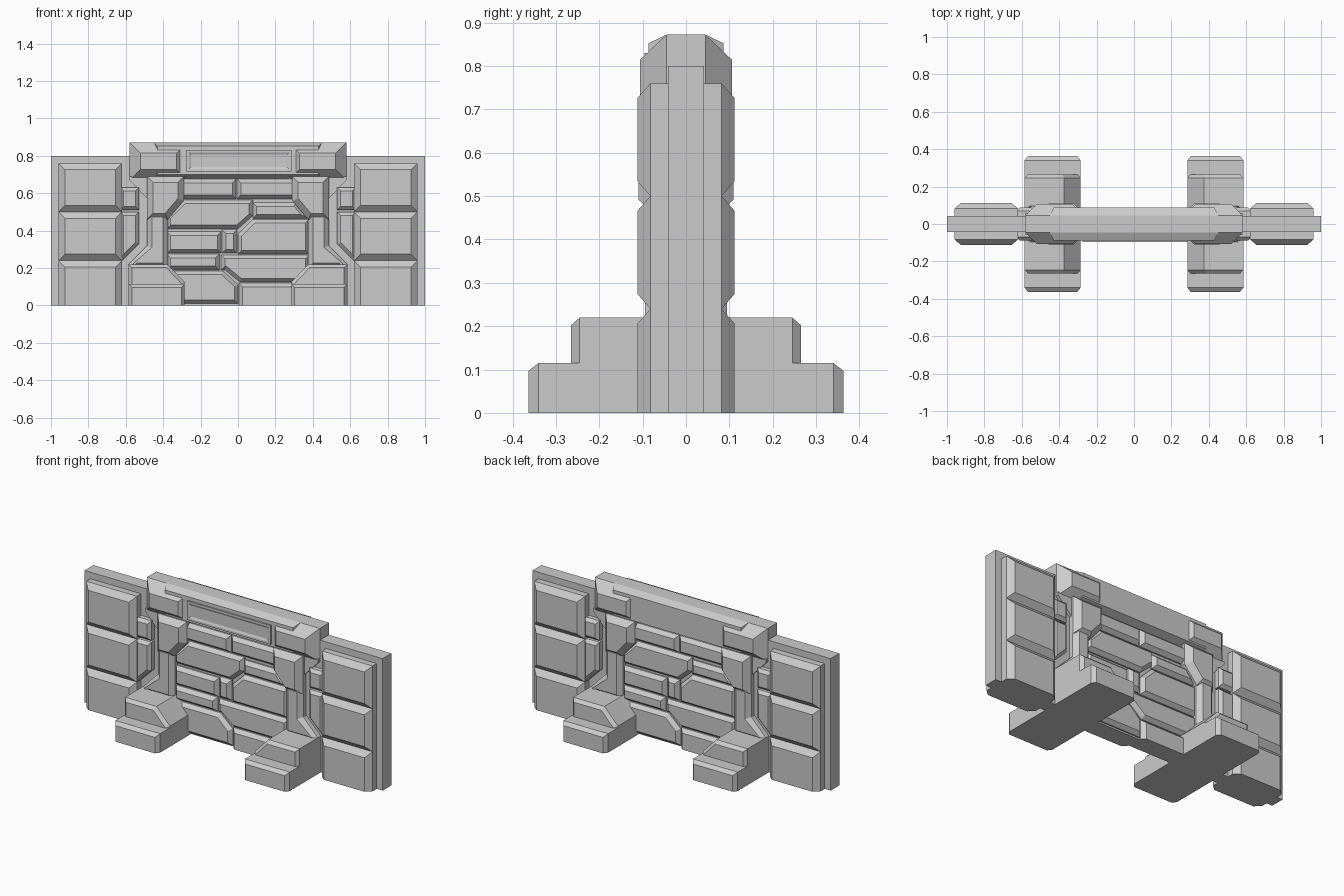
import bpy, bmesh
from mathutils import Vector

if "Cube" in bpy.data.objects:
    bpy.data.objects.remove(bpy.data.objects["Cube"])


def inset(pts, d):
    """Inset a counter-clockwise x/z outline; points on the floor stay there."""
    out = []
    for i, p in enumerate(pts):
        a, b = pts[i - 1], pts[(i + 1) % len(pts)]
        u = Vector((p[0] - a[0], p[1] - a[1])).normalized()
        v = Vector((b[0] - p[0], b[1] - p[1])).normalized()
        n1, n2 = Vector((-u.y, u.x)), Vector((-v.y, v.x))
        q = Vector(p) + (n1 + n2) * d / (1 + n1.dot(n2))
        out.append((q.x, 0.0 if p[1] == 0 else q.y))
    return out


def rect(x0, x1, z0, z1):
    return [(x0, z0), (x1, z0), (x1, z1), (x0, z1)]


def plate(name, outlines, rings, mirror=False, back=True):
    """Stack inset rings (depth, inset) outward from the wall's mid plane.
    back repeats it turned half round, mirror repeats it across x."""
    bm = bmesh.new()
    turns = [(1, -1)] + ([(-1, 1)] if back else [])
    if mirror:
        turns += [(-sx, sy) for sx, sy in turns]
    for pts in outlines:
        for sx, sy in turns:
            loops = [[bm.verts.new((sx * x, sy * y, z)) for x, z in inset(pts, d)]
                     for y, d in rings]
            n = len(pts)
            bm.faces.new(loops[0])
            bm.faces.new(loops[-1])
            for lo, hi in zip(loops, loops[1:]):
                for i in range(n):
                    j = (i + 1) % n
                    bm.faces.new((lo[i], lo[j], hi[j], hi[i]))
    bmesh.ops.recalc_face_normals(bm, faces=bm.faces)
    mesh = bpy.data.meshes.new(name)
    bm.to_mesh(mesh)
    bm.free()
    obj = bpy.data.objects.new(name, mesh)
    bpy.context.collection.objects.link(obj)
    return obj


# Core slab of the wall
bpy.ops.mesh.primitive_cube_add(size=1, location=(0, 0, 0.4))
core = bpy.context.object
core.name = "wall_core"
core.scale = (2, 0.084, 0.8)

# Three stacked armour panels at each end
plate("end_panels",
      [rect(-0.96, -0.62, 0, 0.24), rect(-0.96, -0.62, 0.24, 0.5),
       rect(-0.96, -0.62, 0.5, 0.76)],
      [(0, 0), (0.082, 0), (0.112, 0.034)], mirror=True)

# Small blocks beside the panels
plate("side_blocks",
      [rect(-0.63, -0.53, 0.51, 0.63),
       [(-0.63, 0.23), (-0.53, 0.33), (-0.53, 0.5), (-0.63, 0.5)]],
      [(0, 0), (0.07, 0), (0.088, 0.018)], mirror=True)

# Stepped feet
plate("foot_lower", [rect(-0.585, -0.285, 0, 0.115)],
      [(0, 0), (0.34, 0), (0.363, 0.018)], mirror=True)
plate("foot_upper",
      [[(-0.585, 0), (-0.285, 0), (-0.285, 0.125), (-0.375, 0.22), (-0.585, 0.22)]],
      [(0, 0), (0.245, 0), (0.265, 0.018)], mirror=True)

# Columns flaring out to the feet, with capitals under the beam
plate("column",
      [[(-0.585, 0.2), (-0.375, 0.2), (-0.375, 0.5), (-0.487, 0.5),
        (-0.487, 0.32), (-0.585, 0.22)]],
      [(0, 0), (0.07, 0), (0.095, 0.026)], mirror=True)
plate("capital",
      [[(-0.487, 0.46), (-0.375, 0.46), (-0.29, 0.56), (-0.29, 0.69), (-0.487, 0.69)]],
      [(0, 0), (0.075, 0), (0.11, 0.032)], mirror=True)
plate("beam_gusset", [[(-0.475, 0.56), (-0.475, 0.69), (-0.58, 0.69), (-0.58, 0.67)]],
      [(0, 0), (0.06, 0)], mirror=True)

# Top beam: middle span, thick ends and a recessed front plaque
plate("beam_span", [rect(-0.45, 0.45, 0.68, 0.872)],
      [(0, 0), (0.045, 0), (0.087, 0.02)])
plate("beam_end", [rect(-0.58, -0.27, 0.67, 0.872)],
      [(0, 0), (0.045, 0), (0.106, 0.058)], mirror=True)
plate("beam_plaque", [rect(-0.275, 0.285, 0.715, 0.83)],
      [(0.05, 0), (0.096, 0), (0.096, 0.012), (0.09, 0.024)], back=False)

# Interlocking infill blocks between the columns
plate("infill_blocks",
      [rect(-0.31, -0.01, 0.57, 0.675),
       rect(-0.005, 0.31, 0.57, 0.675),
       [(-0.38, 0.41), (0.0, 0.41), (0.08, 0.48), (0.08, 0.565), (-0.29, 0.565),
        (-0.38, 0.475)],
       [(0.08, 0.465), (0.38, 0.465), (0.31, 0.55), (0.08, 0.55)],
       [(0.0, 0.275), (0.38, 0.275), (0.38, 0.46), (0.08, 0.46), (0.0, 0.38)],
       rect(-0.38, -0.09, 0.28, 0.395),
       rect(-0.085, -0.005, 0.28, 0.405),
       rect(-0.38, -0.1, 0.19, 0.275),
       [(-0.09, 0.19), (-0.07, 0.19), (0.01, 0.125), (0.38, 0.125), (0.38, 0.27),
        (-0.09, 0.27)],
       [(-0.38, 0.01), (0.0, 0.01), (0.0, 0.11), (-0.08, 0.185), (-0.38, 0.185)],
       rect(0.005, 0.38, 0, 0.12)],
      [(0, 0), (0.05, 0), (0.073, 0.02)])
